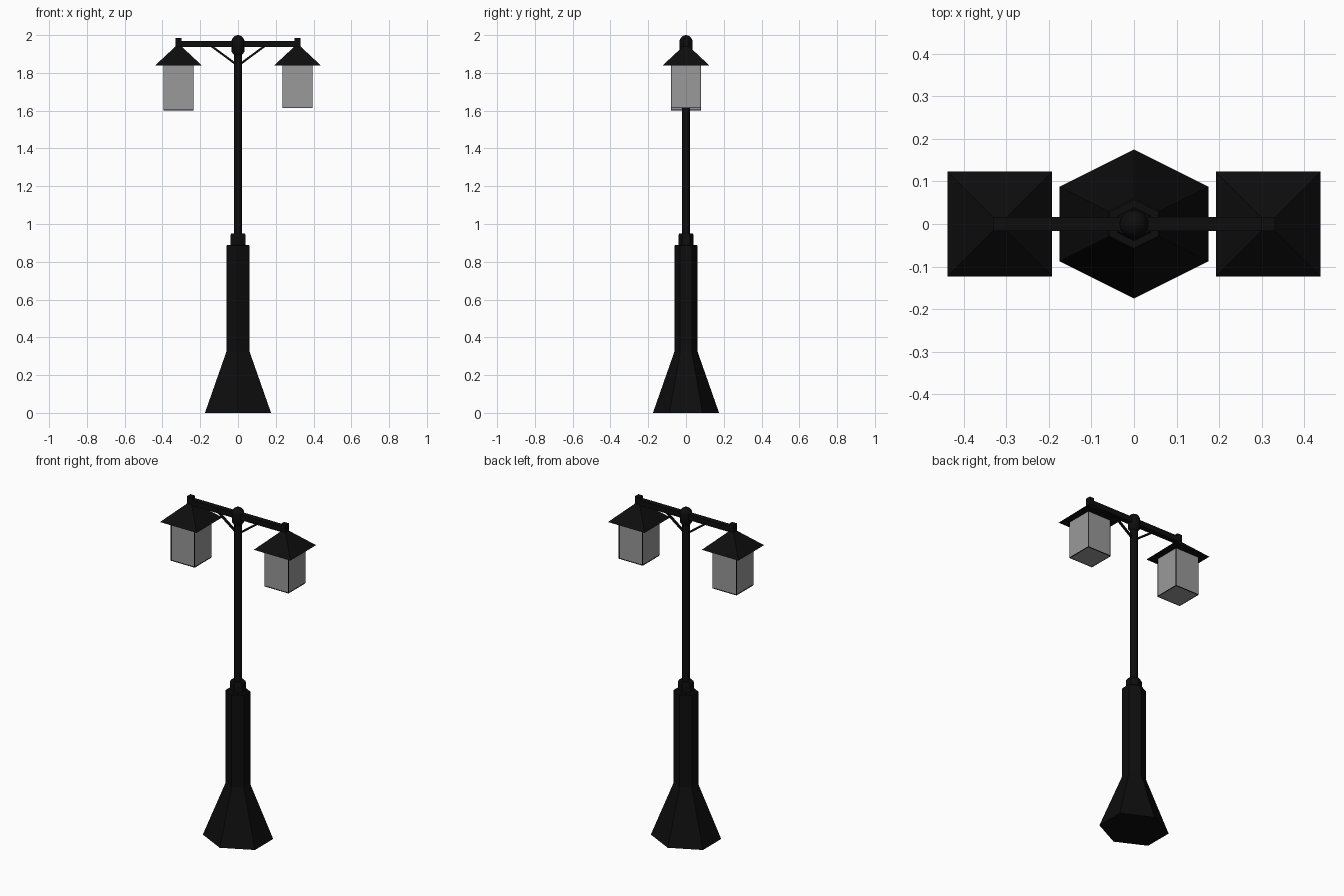
import bpy, bmesh, math
from mathutils import Vector

if "Cube" in bpy.data.objects:
    bpy.data.objects.remove(bpy.data.objects["Cube"])


def material(name, v):
    m = bpy.data.materials.new(name)
    m.diffuse_color = (v, v, v, 1)
    m.use_nodes = True
    m.node_tree.nodes["Principled BSDF"].inputs["Base Color"].default_value = m.diffuse_color
    return m


BLACK = material("black iron", 0.004)
GLASS = material("grey glass", 0.32)


def finish(name, bm, mat, smooth=False):
    bmesh.ops.recalc_face_normals(bm, faces=bm.faces[:])
    me = bpy.data.meshes.new(name)
    bm.to_mesh(me)
    bm.free()
    me.materials.append(mat)
    ob = bpy.data.objects.new(name, me)
    bpy.context.collection.objects.link(ob)
    if smooth:
        bpy.context.view_layer.objects.active = ob
        ob.select_set(True)
        bpy.ops.object.shade_smooth_by_angle(angle=math.radians(40))
        ob.select_set(False)
    return ob


def loft(name, profile, sides, mat, center=(0, 0), turn=0.0, sx=1.0, smooth=False):
    """Stack of polygon rings from (radius, z) pairs, closed at both ends."""
    bm = bmesh.new()
    rings = []
    for r, z in profile:
        angles = [turn + 2 * math.pi * i / sides for i in range(sides)]
        rings.append([bm.verts.new((center[0] + r * sx * math.cos(a),
                                    center[1] + r * math.sin(a), z)) for a in angles])
    for a, b in zip(rings, rings[1:]):
        for i in range(sides):
            j = (i + 1) % sides
            bm.faces.new((a[i], a[j], b[j], b[i]))
    bm.faces.new(rings[0])
    bm.faces.new(rings[-1])
    return finish(name, bm, mat, smooth)


def box(name, lo, hi, mat):
    bm = bmesh.new()
    bmesh.ops.create_cube(bm, size=1)
    for v in bm.verts:
        v.co = Vector([(l + h) / 2 + c * (h - l) for c, l, h in zip(v.co, lo, hi)])
    return finish(name, bm, mat)


# Hexagonal pedestal, slightly widened in x, corners pointing to front and back
HEX = dict(turn=math.pi / 2, sx=1 / math.cos(math.pi / 6))
loft("pedestal", [(0.175, 0), (0.061, 0.325), (0.061, 0.885), (0.057, 0.89)], 6, BLACK, **HEX)
loft("collar", [(0.04, 0.885), (0.04, 0.94), (0.036, 0.95)], 6, BLACK, **HEX)

# Pole and domed cap
loft("pole", [(0.021, 0.94), (0.021, 1.92)], 12, BLACK, smooth=True)
dome = [(0.034 * math.cos(t * math.pi / 12), 1.966 + 0.034 * math.sin(t * math.pi / 12))
        for t in range(6)] + [(0.002, 2.0)]
loft("pole_cap", [(0.021, 1.895), (0.034, 1.912)] + dome, 16, BLACK, smooth=True)

# Crossbar
box("crossbar", (-0.315, -0.016, 1.936), (0.315, 0.016, 1.969), BLACK)

R2 = math.sqrt(2)
for side, label, bottom in ((-1, "left", 1.602), (1, "right", 1.614)):
    cx = 0.315 * side
    # Diagonal brace under the crossbar
    a, b = Vector((0, 0, 1.838)), Vector((0.145 * side, 0, 1.945))
    bm = bmesh.new()
    bmesh.ops.create_cube(bm, size=1)
    bmesh.ops.scale(bm, vec=(0.011, 0.011, (b - a).length), verts=bm.verts)
    bmesh.ops.rotate(bm, matrix=(b - a).to_track_quat('Z', 'Y').to_matrix(), verts=bm.verts)
    bmesh.ops.translate(bm, vec=(a + b) / 2, verts=bm.verts)
    finish(label + "_brace", bm, BLACK)

    # Hanger block and pyramid roof
    box(label + "_hanger", (cx - 0.016, -0.016, 1.92), (cx + 0.016, 0.016, 1.985), BLACK)
    loft(label + "_roof", [(0.123 * R2, 1.84), (0.016 * R2, 1.94)], 4, BLACK,
         center=(cx, 0), turn=math.pi / 4)

    # Glass box with thin corner posts and bottom rim
    h, t = 0.079, 0.003
    box(label + "_glass", (cx - h, -h, bottom), (cx + h, h, 1.842), GLASS)
    for s in (-1, 1):
        for q in (-1, 1):
            x, y = cx + s * h, q * h
            box(label + "_corner_post", (x - t / 2, y - t / 2, bottom),
                (x + t / 2, y + t / 2, 1.841), BLACK)
        box(label + "_rim_x", (cx - h, s * h - t / 2, bottom - 0.001),
            (cx + h, s * h + t / 2, bottom + t), BLACK)
        box(label + "_rim_y", (cx + s * h - t / 2, -h, bottom - 0.001),
            (cx + s * h + t / 2, h, bottom + t), BLACK)
